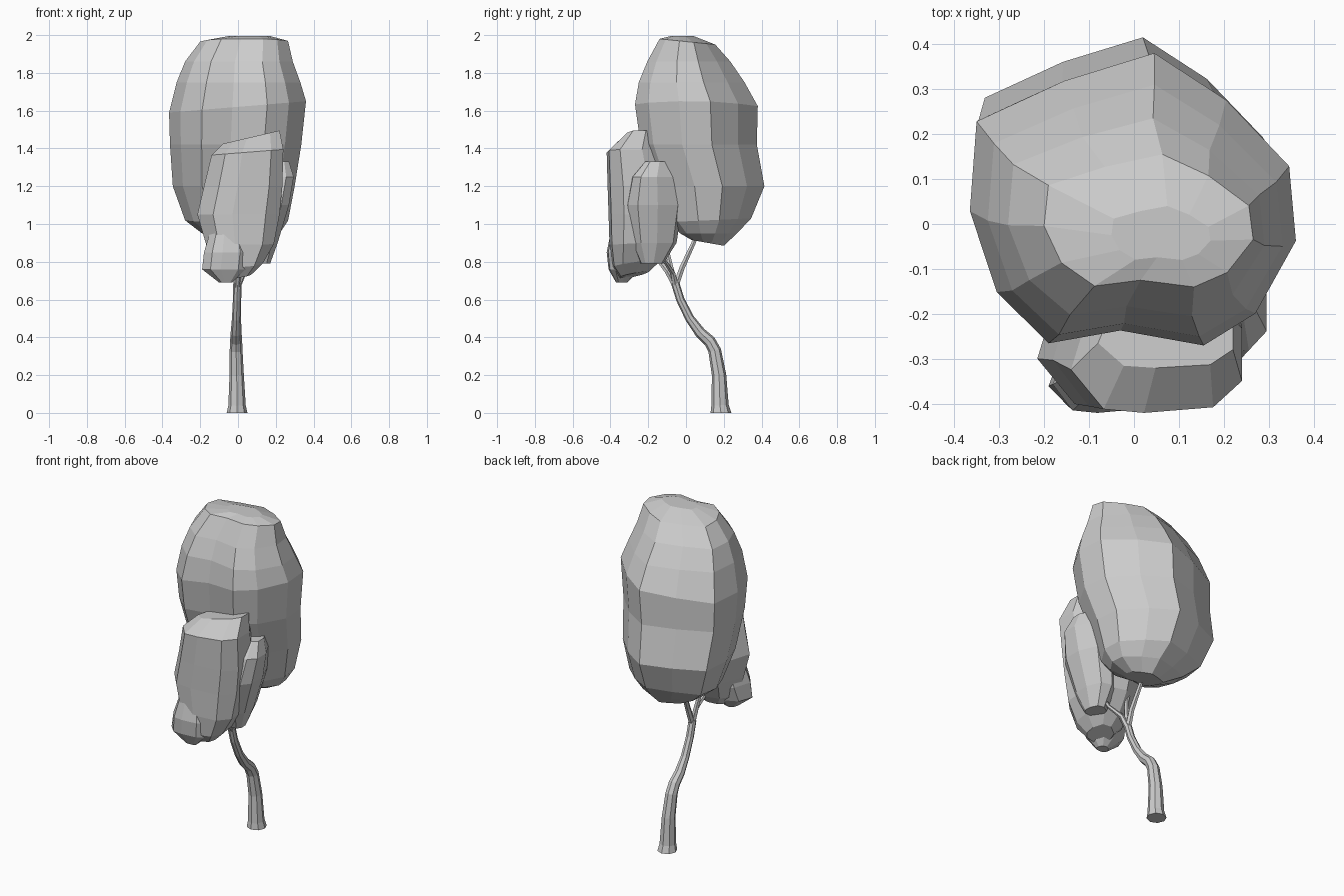
import bpy, bmesh, math
from mathutils import Vector


def loft(name, rings):
    """Skin a list of equal-length point rings, closing both ends."""
    bm = bmesh.new()
    vs = [[bm.verts.new(p) for p in r] for r in rings]
    n = len(vs[0])
    for a, b in zip(vs, vs[1:]):
        for i in range(n):
            j = (i + 1) % n
            bm.faces.new((a[i], a[j], b[j], b[i]))
    bm.faces.new(vs[0][::-1])
    bm.faces.new(vs[-1])
    bmesh.ops.recalc_face_normals(bm, faces=bm.faces)
    me = bpy.data.meshes.new(name)
    bm.to_mesh(me)
    bm.free()
    ob = bpy.data.objects.new(name, me)
    bpy.context.collection.objects.link(ob)
    return ob


def foliage(name, outline, sections):
    """Leaf mass: one outline fitted to bounds (z, x0, x1, y0, y1, tilt_x, tilt_y)."""
    xs, ys = [p[0] for p in outline], [p[1] for p in outline]
    unit = [((x - min(xs)) / (max(xs) - min(xs)), (y - min(ys)) / (max(ys) - min(ys)))
            for x, y in outline]
    rings = []
    for z, x0, x1, y0, y1, tx, ty in sections:
        rings.append([(x0 + u * (x1 - x0), y0 + v * (y1 - y0),
                       z + tx * (u - .5) + ty * (v - .5)) for u, v in unit])
    return loft(name, rings)


def limb(name, path, sides):
    """Tapered tube along (x, y, z, radius) points."""
    pts = [Vector(p[:3]) for p in path]
    rings = []
    for i, p in enumerate(pts):
        d = (pts[min(i + 1, len(pts) - 1)] - pts[max(i - 1, 0)]).normalized()
        if i == 0 and p.z == 0:
            d = Vector((0, 0, 1))
        v = d.cross(Vector((1, 0, 0))).normalized()
        u = v.cross(d)
        r = path[i][3]
        rings.append([p + r * (u * math.cos(a) + v * math.sin(a))
                      for a in (2 * math.pi * k / sides for k in range(sides))])
    return loft(name, rings)


# Large upper crown
crown_outline = [(-.35, .26), (-.155, .355), (.045, .42), (.205, .31), (.345, .155),
                 (.36, -.02), (.27, -.19), (.155, -.265), (-.03, -.23), (-.19, -.26),
                 (-.305, -.14), (-.365, .05)]
foliage("upper_crown", crown_outline, [
    (.90, -.08, .13, .03, .20, 0, -.03),
    (.95, -.19, .22, -.03, .27, 0, 0),
    (1.02, -.28, .265, -.09, .345, 0, .02),
    (1.20, -.345, .30, -.16, .415, 0, 0),
    (1.42, -.36, .335, -.24, .375, 0, 0),
    (1.62, -.365, .36, -.27, .38, .06, 0),
    (1.75, -.325, .33, -.25, .31, 0, 0),
    (1.86, -.28, .29, -.205, .235, 0, 0),
    (1.965, -.20, .265, -.14, .155, 0, -.03),
    (1.995, -.05, .17, -.08, .04, 0, 0)])

# Smaller front crown, with side and low lobes
lobe_outline = [(-.21, -.30), (-.125, -.405), (-.02, -.415), (.16, -.40), (.235, -.33),
                (.235, -.19), (.15, -.05), (0, -.02), (-.15, -.10)]
foliage("front_crown", lobe_outline, [
    (.73, -.07, .07, -.35, -.20, .02, .03),
    (.79, -.13, .13, -.39, -.13, .02, .04),
    (.90, -.17, .19, -.405, -.06, 0, .02),
    (1.05, -.215, .22, -.41, -.03, 0, 0),
    (1.20, -.18, .235, -.415, -.03, 0, 0),
    (1.38, -.14, .24, -.42, -.09, .03, 0),
    (1.46, -.08, .22, -.32, -.13, .07, 0)])
foliage("side_lobe", lobe_outline, [
    (.79, .06, .17, -.24, -.12, 0, 0),
    (.90, .03, .21, -.29, -.05, 0, 0),
    (1.10, .03, .27, -.32, -.02, 0, 0),
    (1.25, .06, .295, -.29, -.05, 0, 0),
    (1.33, .12, .27, -.22, -.08, 0, 0)])
foliage("low_lobe", lobe_outline, [
    (.69, -.10, -.03, -.37, -.31, 0, 0),
    (.76, -.19, .04, -.41, -.24, 0, 0),
    (.85, -.18, .05, -.42, -.20, 0, 0),
    (.95, -.15, .03, -.40, -.20, 0, 0)])

# Bent trunk
limb("trunk", [(-.005, .185, 0, .055), (-.005, .18, .04, .046), (-.007, .175, .2, .038),
               (-.01, .152, .33, .034), (-.01, .125, .38, .032), (-.01, .075, .425, .029),
               (-.008, .02, .50, .024), (-.005, -.03, .60, .022), (-.003, -.058, .69, .022)], 8)

# Branches from the fork into the foliage
fork = (-.003, -.055, .67, .018)
for i, path in enumerate([
        [fork, (.0, -.10, .75, .015), (-.03, -.17, .84, .011), (-.03, -.2, .9, .009)],
        [fork, (-.015, -.08, .77, .015), (-.03, -.10, .86, .012), (-.06, -.09, 1.0, .008)],
        [fork, (.0, -.02, .77, .016), (-.01, .04, .90, .013), (-.01, .08, 1.0, .008)],
        [fork, (.03, -.07, .74, .014), (.09, -.11, .80, .011), (.13, -.13, .88, .008)]]):
    limb(f"branch_{i + 1}", path, 6)
